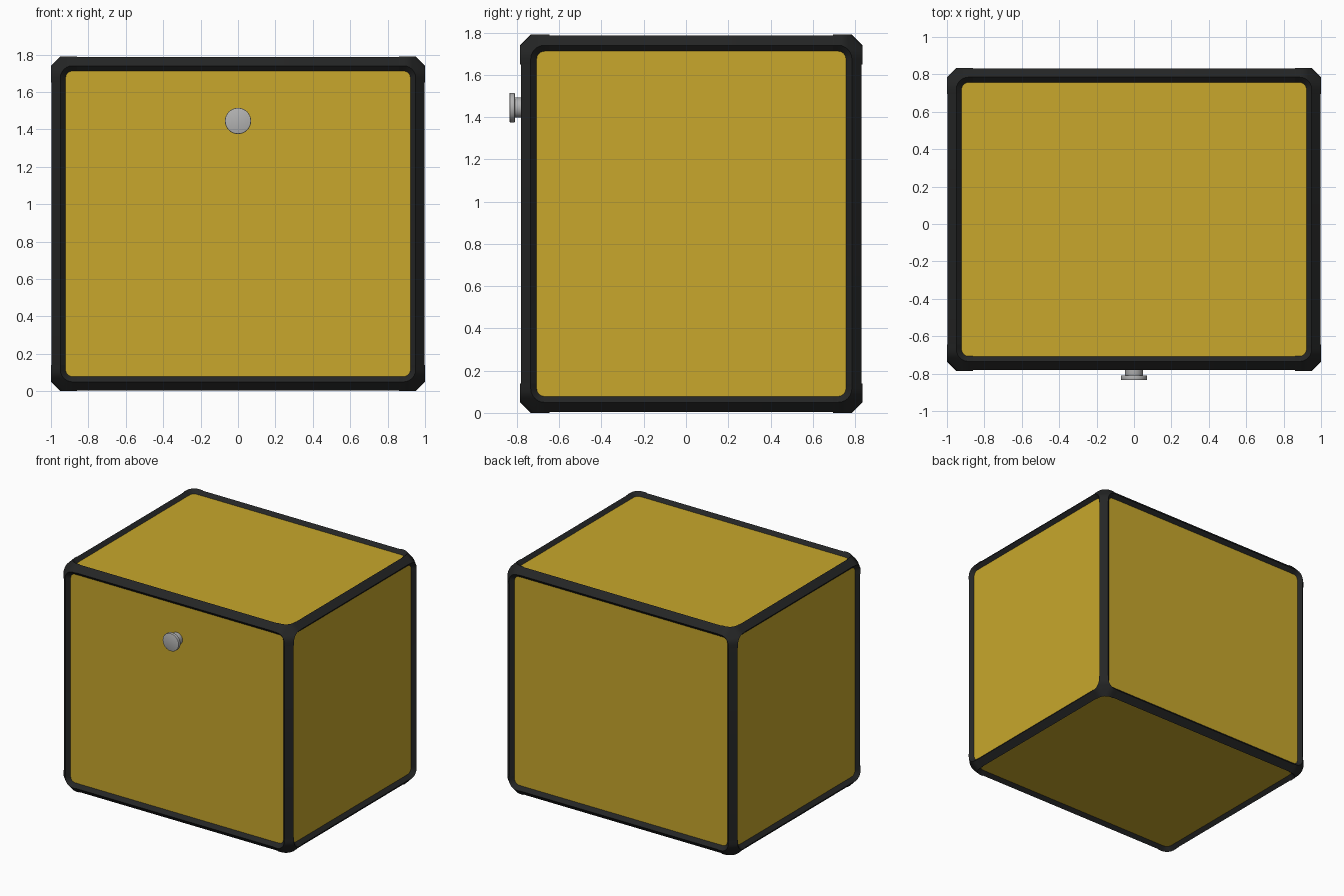
import bpy, bmesh, math
from mathutils import Vector

cube = bpy.data.objects.get("Cube")
if cube:
    bpy.data.objects.remove(cube, do_unlink=True)

CENTRE = Vector((0, 0.025, 0.895))
HALF = Vector((1, 0.81, 0.895))
CHAMFER, BORDER, DEPTH, CORNER = 0.05, 0.083, 0.03, 0.14


def material(name, colour):
    m = bpy.data.materials.new(name)
    m.use_nodes = True
    m.diffuse_color = (*colour, 1)
    m.node_tree.nodes["Principled BSDF"].inputs["Base Color"].default_value = (*colour, 1)
    return m


yellow = material("mustard yellow", (0.58, 0.39, 0.025))
black = material("charcoal black", (0.018, 0.019, 0.019))
grey = material("light grey", (0.45, 0.45, 0.45))


def finish(name, bm, mat, location):
    bmesh.ops.recalc_face_normals(bm, faces=bm.faces[:])
    mesh = bpy.data.meshes.new(name)
    bm.to_mesh(mesh)
    bm.free()
    mesh.materials.append(mat)
    ob = bpy.data.objects.new(name, mesh)
    ob.location = location
    bpy.context.collection.objects.link(ob)
    bpy.ops.object.select_all(action='DESELECT')
    ob.select_set(True)
    bpy.context.view_layer.objects.active = ob
    bpy.ops.object.shade_smooth_by_angle(angle=math.radians(28))
    return ob


def ring(axis, side, depth, inset, radius, steps=6):
    """Rounded rectangle lying on one side of the box."""
    u, v = (axis + 1) % 3, (axis + 2) % 3
    points = []
    for quarter, (su, sv) in enumerate(((1, 1), (-1, 1), (-1, -1), (1, -1))):
        for i in range(steps + 1):
            a = (quarter + i / steps) * math.pi / 2
            p = Vector()
            p[axis] = side * (HALF[axis] - depth)
            p[u] = su * (HALF[u] - inset - radius) + radius * math.cos(a)
            p[v] = sv * (HALF[v] - inset - radius) + radius * math.sin(a)
            points.append(p)
    return points


def frame(shrink):
    """Chamfered edge frame with a sloped lip around each side."""
    bm = bmesh.new()
    lips = []
    for axis in range(3):
        for side in (-1, 1):
            outer = [bm.verts.new(p) for p in ring(axis, side, shrink, CHAMFER, 0.065)]
            lips.append((axis, side, outer))
    bmesh.ops.convex_hull(bm, input=bm.verts[:])
    bm.normal_update()
    caps = [f for f in bm.faces if max(abs(c) for c in f.normal) > 0.9999]
    bmesh.ops.delete(bm, geom=caps, context='FACES')
    for axis, side, outer in lips:
        inner = [bm.verts.new(p) for p in ring(axis, side, DEPTH + 0.005, BORDER, 0.032)]
        for i in range(len(outer)):
            j = (i + 1) % len(outer)
            bm.faces.new((outer[i], outer[j], inner[j], inner[i]))
    bmesh.ops.dissolve_limit(bm, angle_limit=0.005, verts=bm.verts[:], edges=bm.edges[:])
    return bm


# Long edge rails, running just under the corner caps
finish("edge_rails", frame(0.004), black, CENTRE)

# Eight corner caps, cut from the full-size frame
bm = frame(0)
for axis in range(3):
    for side in (-1, 1):
        normal = Vector()
        normal[axis] = side
        bmesh.ops.bisect_plane(bm, geom=bm.verts[:] + bm.edges[:] + bm.faces[:],
                               plane_co=normal * (HALF[axis] - CORNER), plane_no=normal)
middle = [f for f in bm.faces
          if any(abs(f.calc_center_median()[k]) < HALF[k] - CORNER for k in range(3))]
bmesh.ops.delete(bm, geom=middle, context='FACES')
finish("corner_caps", bm, black, CENTRE)

# Recessed panels form the box body
bm = bmesh.new()
bmesh.ops.create_cube(bm, size=2)
for v in bm.verts:
    v.co = Vector(c * (h - DEPTH) for c, h in zip(v.co, HALF))
# Pull the box edges in behind the chamfer
bmesh.ops.bevel(bm, geom=bm.edges[:], offset=0.03, segments=1, affect='EDGES')
finish("box_panels", bm, yellow, CENTRE)


def disc(name, radius, front, back, bevel):
    bm = bmesh.new()
    bmesh.ops.create_cone(bm, cap_ends=True, segments=32, radius1=radius,
                          radius2=radius, depth=back - front)
    rims = [e for e in bm.edges if abs(e.verts[0].co.z - e.verts[1].co.z) < 1e-5]
    bmesh.ops.bevel(bm, geom=rims, offset=bevel, segments=2, affect='EDGES', profile=0.5)
    ob = finish(name, bm, grey, (0, (front + back) / 2, 1.445))
    ob.rotation_euler.x = math.pi / 2


# Front knob
disc("knob_head", 0.07, -0.835, -0.81, 0.004)
disc("knob_stem", 0.048, -0.812, -0.74, 0.002)
